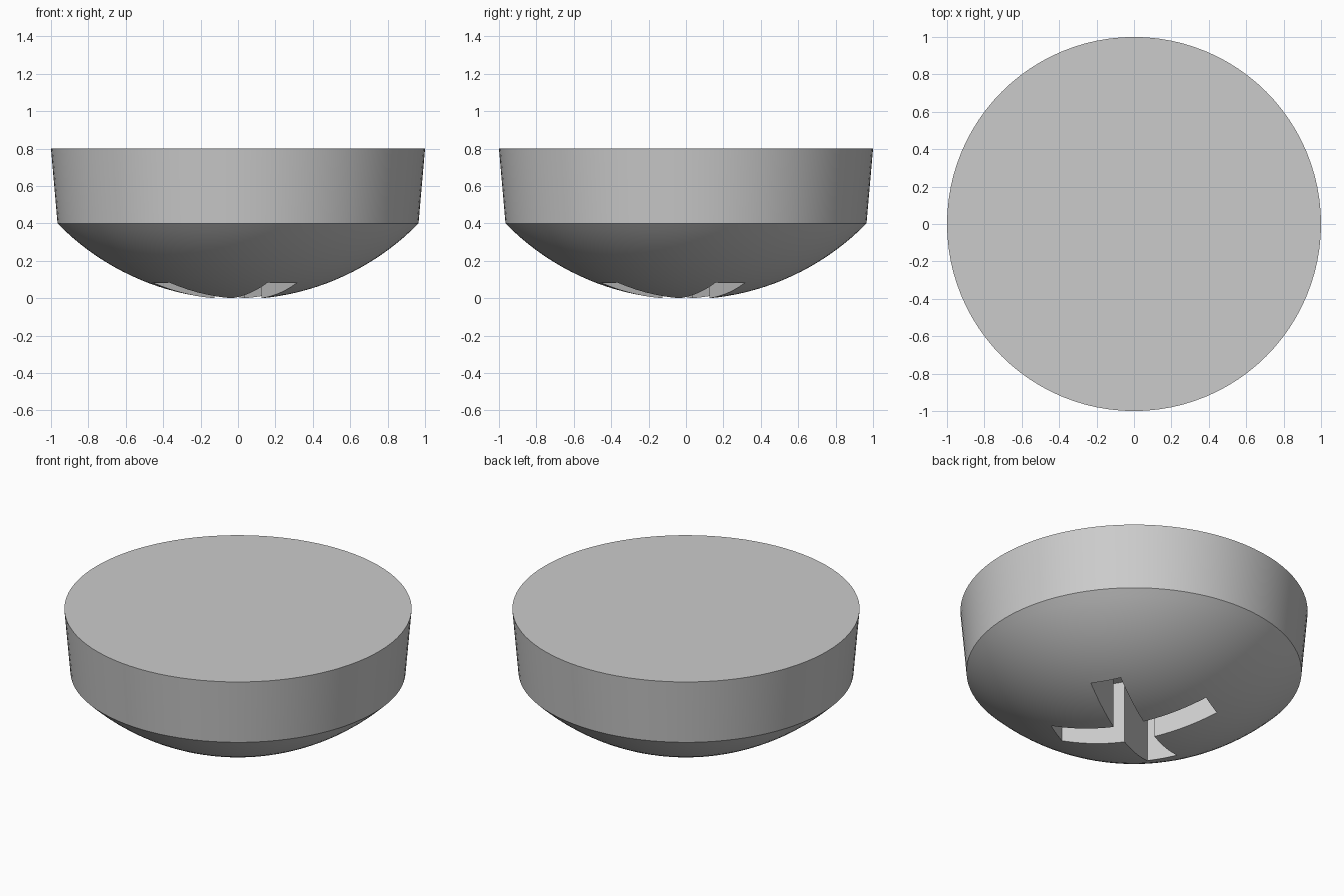
import bpy, bmesh, math
from mathutils import Matrix

cube = bpy.data.objects.get("Cube")
if cube:
    bpy.data.objects.remove(cube, do_unlink=True)

SEGMENTS, RINGS = 96, 20
POLE, EDGE_Z, EDGE_R = -0.006, 0.4, 0.965
TOP_Z, TOP_R = 0.8, 1.0
ARM, HALF, TURN = 0.475, 0.0915, 30

grey = bpy.data.materials.new("light_grey")
grey.use_nodes = True
color = (0.6, 0.6, 0.6, 1)
grey.diffuse_color = color
grey.node_tree.nodes["Principled BSDF"].inputs["Base Color"].default_value = color


def add_object(name, bm):
    bmesh.ops.recalc_face_normals(bm, faces=bm.faces)
    mesh = bpy.data.meshes.new(name)
    bm.to_mesh(mesh)
    bm.free()
    mesh.materials.append(grey)
    obj = bpy.data.objects.new(name, mesh)
    bpy.context.collection.objects.link(obj)
    return obj


# Domed head: spherical cap below, slightly flared wall, flat top
rise = EDGE_Z - POLE
radius = (EDGE_R ** 2 + rise ** 2) / (2 * rise)
sweep = math.asin(EDGE_R / radius)
profile = []
for i in range(RINGS + 1):
    a = sweep * i / RINGS
    profile.append((radius * math.sin(a), POLE + radius * (1 - math.cos(a))))
profile += [(TOP_R, TOP_Z), (0, TOP_Z)]

bm = bmesh.new()
verts = [bm.verts.new((r, 0, z)) for r, z in profile]
edges = [bm.edges.new(pair) for pair in zip(verts, verts[1:])]
bmesh.ops.spin(bm, geom=verts + edges, cent=(0, 0, 0), axis=(0, 0, 1),
               angle=math.tau, steps=SEGMENTS, use_duplicate=False)
bmesh.ops.remove_doubles(bm, verts=bm.verts, dist=0.0005)
# Merge the top fan into one flat face
flat = [f for f in bm.faces if all(abs(v.co.z - TOP_Z) < 0.001 for v in f.verts)]
bmesh.ops.dissolve_faces(bm, faces=flat, use_verts=True)
head = add_object("domed_head", bm)

# Cross-shaped cutter for the deep recess underneath
bm = bmesh.new()
outline = []
for k in range(4):
    turn = Matrix.Rotation(math.radians(TURN + 90 * k), 3, 'Z')
    for x, y in ((ARM, -HALF), (ARM, HALF), (HALF, HALF)):
        outline.append(bm.verts.new(turn @ Matrix.Identity(3).col[0] * x
                                    + turn @ Matrix.Identity(3).col[1] * y))
base = bm.faces.new(outline)
bmesh.ops.translate(bm, verts=bm.verts, vec=(0, 0, -0.2))
top = bmesh.ops.extrude_face_region(bm, geom=[base])["geom"]
bmesh.ops.translate(bm, verts=[v for v in top if isinstance(v, bmesh.types.BMVert)],
                    vec=(0, 0, EDGE_Z + 0.2))
cutter = add_object("cross_recess_cutter", bm)
cutter.hide_render = True

# Cut the recess, then smooth while keeping edges crisp
cut = head.modifiers.new("cross_recess", 'BOOLEAN')
cut.operation = 'DIFFERENCE'
cut.solver = 'EXACT'
cut.object = cutter
bpy.ops.object.select_all(action='DESELECT')
head.select_set(True)
bpy.context.view_layer.objects.active = head
bpy.ops.object.modifier_apply(modifier=cut.name)
bpy.data.objects.remove(cutter, do_unlink=True)
bpy.ops.object.shade_smooth_by_angle(angle=math.radians(25))
